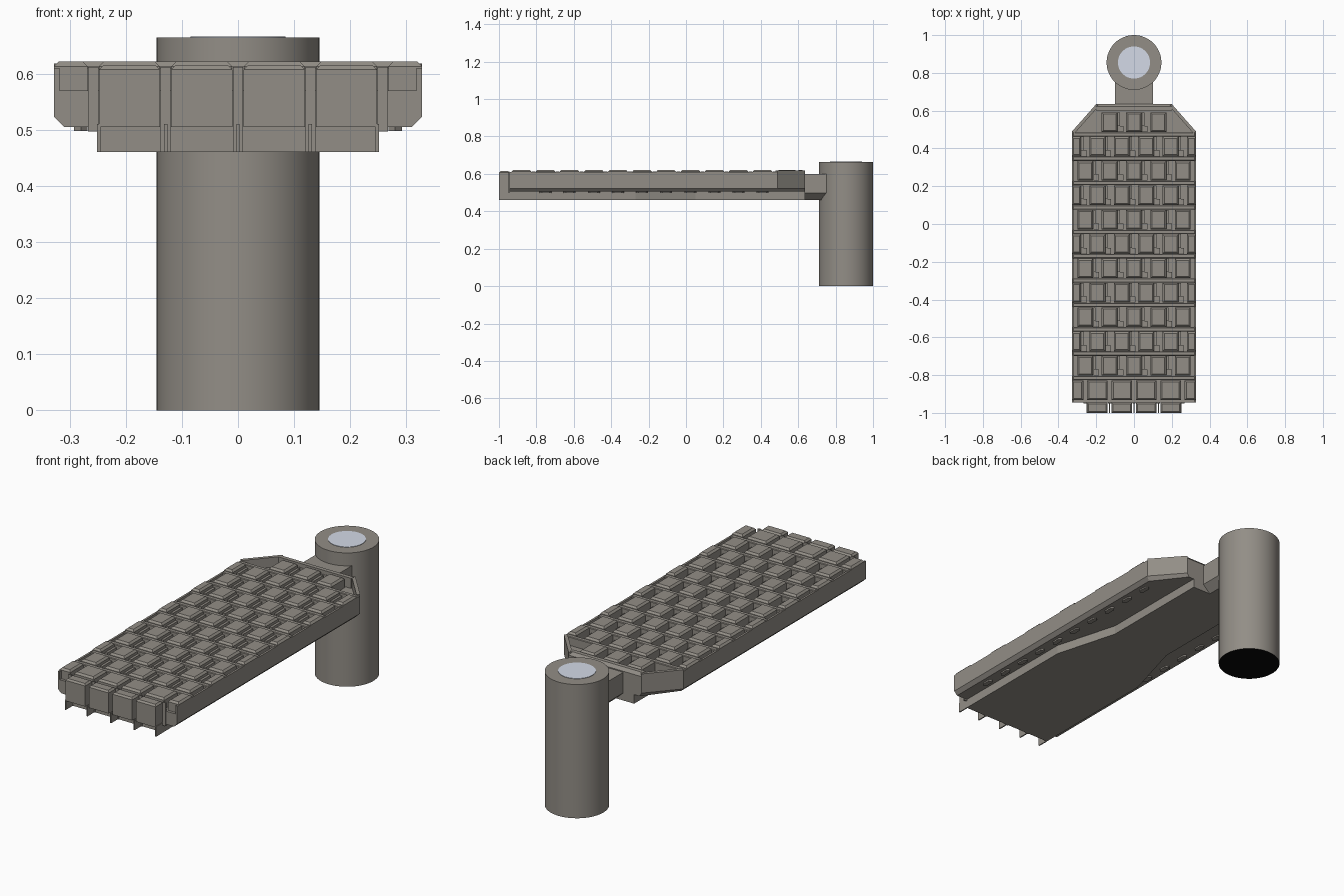
import bpy, bmesh, math

cube = bpy.data.objects.get("Cube")
if cube:
    bpy.data.objects.remove(cube, do_unlink=True)


def material(name, rgb):
    m = bpy.data.materials.new(name)
    m.use_nodes = True
    m.diffuse_color = (*rgb, 1)
    m.node_tree.nodes["Principled BSDF"].inputs["Base Color"].default_value = (*rgb, 1)
    return m


STONE = material("warm grey", (0.29, 0.27, 0.24))
PALE = material("pale blue grey", (0.66, 0.71, 0.81))
BLACK = material("black", (0.002, 0.002, 0.002))


def loft(bm, layers):
    """Stack matching outlines, given as (points, z), into a closed solid."""
    rings = [[bm.verts.new((x, y, z)) for x, y in pts] for pts, z in layers]
    n = len(rings[0])
    for low, high in zip(rings, rings[1:]):
        for i in range(n):
            j = (i + 1) % n
            bm.faces.new((low[i], low[j], high[j], high[i]))
    bm.faces.new(rings[0][::-1])
    bm.faces.new(rings[-1])


def rect(x0, x1, y0, y1, inset=0):
    return [(x0 + inset, y0 + inset), (x1 - inset, y0 + inset),
            (x1 - inset, y1 - inset), (x0 + inset, y1 - inset)]


def box(bm, x0, x1, y0, y1, z0, z1, bevel=0):
    layers = [(rect(x0, x1, y0, y1), z0), (rect(x0, x1, y0, y1), z1 - bevel)]
    if bevel:
        layers.append((rect(x0, x1, y0, y1, bevel), z1))
    loft(bm, layers)


def finish(name, bm, *mats):
    bmesh.ops.recalc_face_normals(bm, faces=bm.faces)
    mesh = bpy.data.meshes.new(name)
    bm.to_mesh(mesh)
    bm.free()
    for m in mats or (STONE,):
        mesh.materials.append(m)
    obj = bpy.data.objects.new(name, mesh)
    bpy.context.collection.objects.link(obj)
    return obj


def mirrored(half):
    """Complete an outline from its right half, listed front to back."""
    return half + [(-x, y) for x, y in reversed(half)]


HALF, FRONT, BACK = 0.328, -0.945, 0.635
SHOULDER, NECK = 0.49, 0.2
FLOOR, TOP = 0.57, 0.622
PITCH, ROWS = 0.129, 12

# Deck tray with cut back corners and a chamfered lower edge
full = mirrored([(HALF, FRONT), (HALF, SHOULDER), (NECK, BACK)])
low = mirrored([(HALF - 0.018, FRONT), (HALF - 0.018, SHOULDER - 0.01), (NECK - 0.01, BACK)])
bm = bmesh.new()
loft(bm, [(low, 0.505), (full, 0.523), (full, FLOOR)])
finish("deck_tray", bm)

# Rim walls along the sides and cut corners, and the back lip
bm = bmesh.new()
for s in (-1, 1):
    box(bm, s * HALF, s * (HALF - 0.01), FRONT, SHOULDER, FLOOR, 0.61)
    corner = [(HALF, SHOULDER), (NECK, BACK), (NECK - 0.012, BACK - 0.012),
              (HALF - 0.012, SHOULDER - 0.012)]
    loft(bm, [([(s * x, y) for x, y in corner], z) for z in (FLOOR, 0.618)])
back = rect(-NECK, NECK, 0.602, BACK)
lip = [(-NECK, 0.602), (NECK, 0.602), (NECK, 0.622), (-NECK, 0.622)]
loft(bm, [(back, FLOOR), (back, 0.605), (lip, 0.62)])
finish("deck_rim", bm)

# Staggered tread blocks, cross ribs and small steps in the channels
blocks, ribs, steps = bmesh.new(), bmesh.new(), bmesh.new()
for row in range(ROWS):
    y = -0.88 + PITCH * row
    limit = NECK if row == ROWS - 1 else HALF
    shift = 0 if row % 2 else PITCH / 2
    depth = 0.052
    for k in range(-4, 5):
        x = k * PITCH + shift
        wide = 0.054 if row == 0 else 0.042
        x0, x1 = max(x - wide, -limit), min(x + wide, limit)
        if x1 - x0 > 0.03:
            box(blocks, x0, x1, y - depth, y + depth, FLOOR, TOP, 0.009)
        gap = x + PITCH / 2
        if row and abs(gap) < limit - 0.02:
            box(steps, gap - 0.022, gap + 0.008, y - depth, y - 0.02, FLOOR, 0.592)
            box(steps, gap - 0.022, gap - 0.01, y - 0.02, y + depth, FLOOR, 0.6)
    if row:
        edge = y - PITCH / 2
        box(ribs, -HALF + 0.004, HALF - 0.004, edge - 0.011, edge + 0.011, FLOOR, 0.613, 0.003)
finish("tread_blocks", blocks)
finish("cross_ribs", ribs)
finish("channel_steps", steps)

# Front row of nose blocks, with thin fins hanging between them
noses, fins = bmesh.new(), bmesh.new()
for k in range(-2, 3):
    x = k * PITCH
    if k < 2:
        box(noses, x + 0.01, x + PITCH - 0.01, -1, FRONT, 0.505, 0.615, 0.008)
    bottom = 0.497 if abs(k) == 2 else 0.46
    box(fins, x - 0.009, x + 0.009, FRONT - 0.004, FRONT + 0.002, bottom, 0.612)
    edge = max(-0.248, min(0.248, x))
    box(fins, edge - 0.003, edge + 0.003, -1, FRONT, 0.46, 0.51)
finish("nose_blocks", noses)
finish("front_fins", fins)

# Keel below the deck, narrowing towards the back
keel = mirrored([(0.25, FRONT), (0.25, -0.27), (0.16, 0.05), (0.16, BACK)])
bm = bmesh.new()
loft(bm, [(keel, 0.46), (keel, 0.506)])
finish("keel", bm)

# Rows of slot plates on the underside
bm = bmesh.new()
for s in (-1, 1):
    for k in range(1, ROWS):
        x, y = s * 0.28, -0.88 + PITCH * k
        if y < SHOULDER:
            slot = [(x - 0.012, y - 0.02), (x, y - 0.032), (x + 0.012, y - 0.02),
                    (x + 0.012, y + 0.02), (x, y + 0.032), (x - 0.012, y + 0.02)]
            loft(bm, [(slot, 0.498), (slot, 0.506)])
finish("underside_slots", bm)

# Arm from the deck to the post, tapered underneath
bm = bmesh.new()
loft(bm, [(rect(-0.06, 0.06, 0.6, 0.75), 0.46), (rect(-0.1, 0.1, 0.6, 0.76), 0.497),
          (rect(-0.1, 0.1, 0.6, 0.76), 0.6)])
finish("arm", bm)


def circle(radius, cy=0.855, sides=64):
    return [(radius * math.cos(math.tau * i / sides),
             cy + radius * math.sin(math.tau * i / sides)) for i in range(sides)]


# Round post with a black underside
bm = bmesh.new()
loft(bm, [(circle(0.145), 0), (circle(0.145), 0.664)])
post = finish("post", bm, STONE, BLACK)
for face in post.data.polygons:
    face.material_index = int(face.normal.z < -0.5)

# Pale disc on the post top
bm = bmesh.new()
loft(bm, [(circle(0.085), 0.66), (circle(0.085), 0.666)])
disc = finish("post_top_disc", bm, PALE)

for obj in (post, disc):
    bpy.ops.object.select_all(action="DESELECT")
    obj.select_set(True)
    bpy.context.view_layer.objects.active = obj
    bpy.ops.object.shade_smooth_by_angle(angle=math.radians(30))
